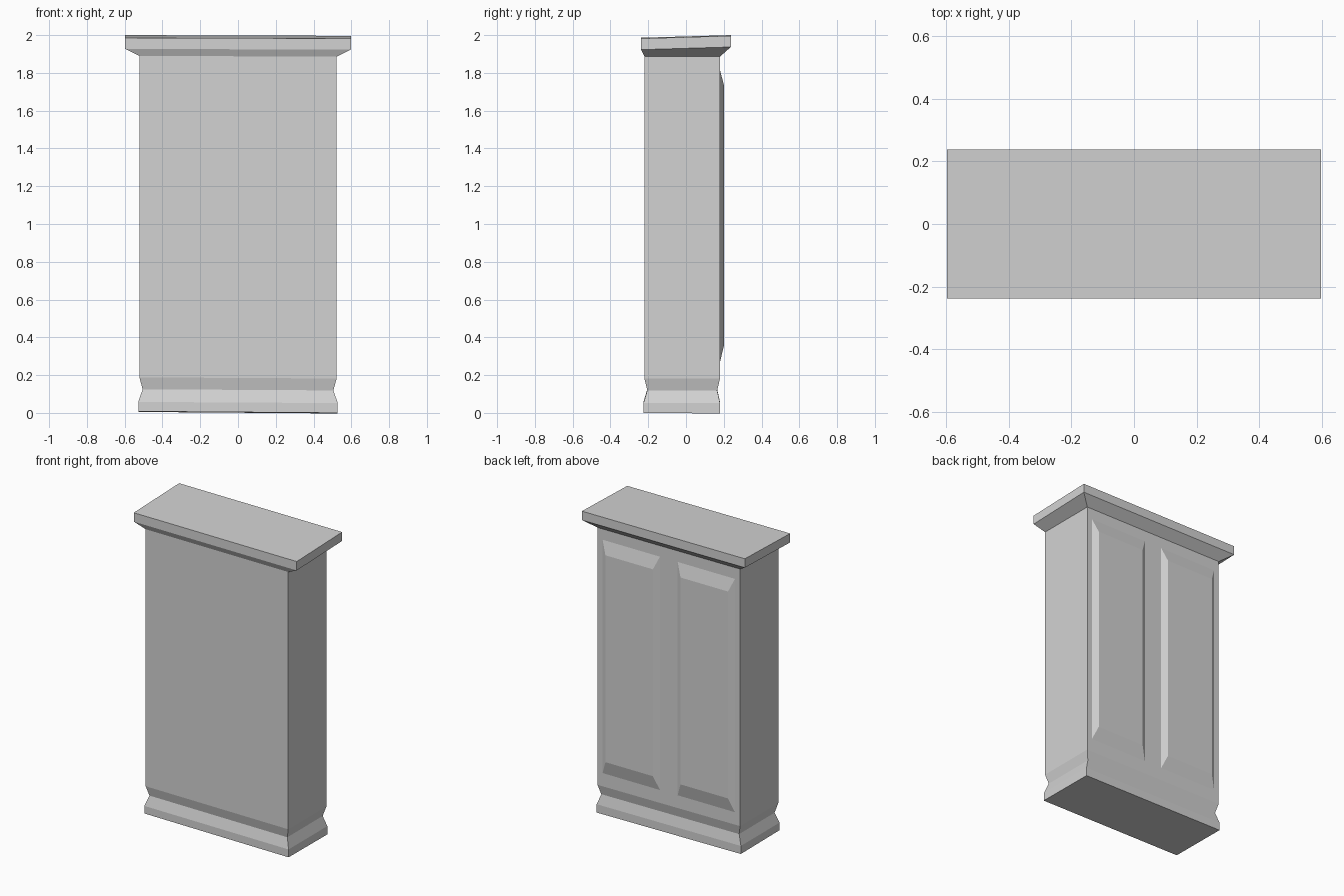
import bpy, bmesh

cube = bpy.data.objects.get("Cube")
if cube:
    bpy.data.objects.remove(cube, do_unlink=True)

GREY = (0.65, 0.65, 0.65, 1)
stone = bpy.data.materials.new("grey stone")
stone.use_nodes = True
stone.diffuse_color = GREY
stone.node_tree.nodes["Principled BSDF"].inputs["Base Color"].default_value = GREY


def loft(name, rings, bottom=True, top=True):
    """Join rectangular rings, each a list of four corners, into one flat-faced part."""
    bm = bmesh.new()
    loops = [[bm.verts.new(p) for p in ring] for ring in rings]
    for a, b in zip(loops, loops[1:]):
        for i in range(4):
            j = (i + 1) % 4
            bm.faces.new((a[i], a[j], b[j], b[i]))
    if bottom:
        bm.faces.new(loops[0][::-1])
    if top:
        bm.faces.new(loops[-1])
    bmesh.ops.recalc_face_normals(bm, faces=bm.faces)
    mesh = bpy.data.meshes.new(name)
    bm.to_mesh(mesh)
    bm.free()
    mesh.materials.append(stone)
    obj = bpy.data.objects.new(name, mesh)
    bpy.context.collection.objects.link(obj)
    return obj


def level(half_x, front, back, z, rise=0.0, lean=0.0):
    """Horizontal ring; rise lifts the back edge, lean lowers the +x end."""
    return [(x * half_x, y, z + r - x * lean)
            for x, y, r in ((-1, front, 0), (1, front, 0), (1, back, rise), (-1, back, rise))]


def upright(x0, x1, y, z0, z1):
    return [(x0, y, z0), (x1, y, z0), (x1, y, z1), (x0, y, z1)]


# Main slab
loft("body", [level(0.522, -0.22, 0.18, 0.185, lean=0.003),
              level(0.522, -0.22, 0.18, 1.888, lean=0.002)])

# Moulded foot with a narrow waist
loft("base_moulding", [level(0.528, -0.225, 0.18, 0.004, -0.003, 0.004),
                       level(0.528, -0.225, 0.18, 0.055, lean=0.003),
                       level(0.505, -0.205, 0.165, 0.122, lean=0.003),
                       level(0.522, -0.22, 0.18, 0.185, lean=0.003)], top=False)

# Flared cap with a slightly sloping top
loft("cap", [level(0.522, -0.22, 0.18, 1.888, lean=0.002),
             level(0.597, -0.238, 0.237, 1.925, 0.014, 0.002),
             level(0.597, -0.238, 0.237, 1.984, 0.014, 0.002)], bottom=False)

# Two raised panels on the back
for side, x0, x1 in (("left", 0.065, 0.485), ("right", -0.485, -0.065)):
    loft(side + "_back_panel", [upright(x0, x1, 0.18, 0.27, 1.815),
                                upright(x0 + 0.036, x1 - 0.036, 0.202, 0.36, 1.73)],
         bottom=False)
